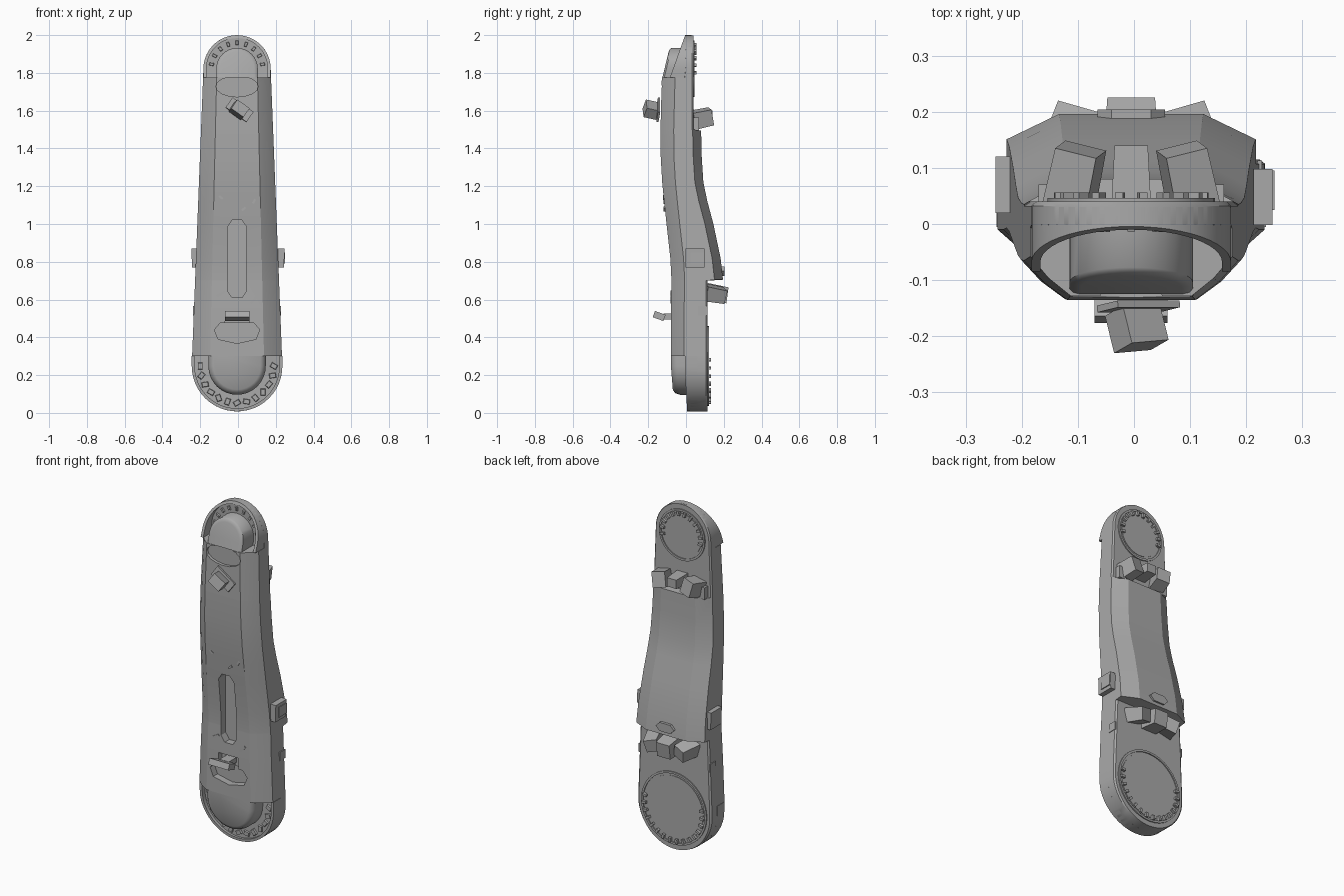
import bpy, bmesh, math
from mathutils import Matrix, Euler

cube = bpy.data.objects.get("Cube")
if cube:
    bpy.data.objects.remove(cube, do_unlink=True)

grey = bpy.data.materials.new("plain grey")
grey.use_nodes = True
grey.diffuse_color = (0.4, 0.4, 0.4, 1)
grey.node_tree.nodes["Principled BSDF"].inputs["Base Color"].default_value = (0.4, 0.4, 0.4, 1)

CX = -0.005                      # limb axis
LOW, LOW_R = 0.248, 0.24         # lower joint height and radius
TOP, TOP_R = 1.822, 0.178        # upper joint height and radius


def finish(name, bm, smooth=None):
    bmesh.ops.recalc_face_normals(bm, faces=bm.faces)
    me = bpy.data.meshes.new(name)
    bm.to_mesh(me)
    bm.free()
    ob = bpy.data.objects.new(name, me)
    bpy.context.collection.objects.link(ob)
    me.materials.append(grey)
    if smooth:
        bpy.ops.object.select_all(action='DESELECT')
        ob.select_set(True)
        bpy.context.view_layer.objects.active = ob
        bpy.ops.object.shade_smooth_by_angle(angle=math.radians(smooth))
    return ob


def loft(bm, rings):
    """Skin closed rings of equal length and cap both ends."""
    rows = [[bm.verts.new(p) for p in ring] for ring in rings]
    n = len(rows[0])
    for a, b in zip(rows, rows[1:]):
        for i in range(n):
            j = (i + 1) % n
            bm.faces.new((a[i], a[j], b[j], b[i]))
    bm.faces.new(rows[0])
    bm.faces.new(rows[-1])


def prism(name, outline, y0, y1, smooth=None):
    bm = bmesh.new()
    loft(bm, [[(x, y, z) for x, z in outline] for y in (y0, y1)])
    return finish(name, bm, smooth)


def block(name, loc, size, rot=(0, 0, 0), taper=1.0):
    """Box whose +y end is scaled by taper."""
    bm = bmesh.new()
    bmesh.ops.create_cube(bm, size=1)
    for v in bm.verts:
        if v.co.y > 0:
            v.co.x *= taper
            v.co.z *= taper
    turn = Euler([math.radians(a) for a in rot]).to_matrix().to_4x4()
    bm.transform(Matrix.Translation(loc) @ turn @ Matrix.Diagonal((*size, 1)))
    return finish(name, bm)


def polar(c, r, angle):
    a = math.radians(angle)
    return CX + r * math.cos(a), c + r * math.sin(a)


def arc(c, r, start, end, n):
    return [polar(c, r, start + (end - start) * i / n) for i in range(n + 1)]


def lens(z, w, h, n=8):
    pts = [math.pi * i / n for i in range(2 * n)]
    return [(CX + w * math.cos(a), z + h * math.sin(a)) for a in pts]


def section(z, w, yf, yb, flat_f, drop_f, flat_b, drop_b):
    half = [(flat_f, yf), ((flat_f + 1.2) / 2.2, yf + drop_f * 0.45),
            (1, yf + drop_f), (1, yb - drop_b), (flat_b, yb)]
    right = [(CX + w * f, y, z) for f, y in half]
    left = [(CX - w * f, y, z) for f, y in reversed(half)]
    return right + left


def width(z):
    return LOW_R + (TOP_R - LOW_R) * (z - LOW) / (TOP - LOW)


# Main limb: rounded ends with a curved shell between them
FLANGE = (0.97, 0.004, 0.96, 0.008)
rings = []
for a in range(-86, 0, 8):
    t = math.radians(a)
    rings.append(section(LOW + LOW_R * math.sin(t), LOW_R * math.cos(t), 0.02, 0.115, *FLANGE))
rings.append(section(0.3, width(0.3), 0.02, 0.115, *FLANGE))
shell = [(0.301, -0.08, 0.115, 0), (0.55, -0.08, 0.115, 0), (0.70, -0.077, 0.115, 0),
         (0.705, -0.077, 0.196, 1), (0.82, -0.083, 0.183, 1), (1.0, -0.103, 0.145, 1),
         (1.12, -0.116, 0.113, 1), (1.22, -0.126, 0.092, 1), (1.36, -0.134, 0.083, 1),
         (1.495, -0.135, 0.08, 1), (1.5, -0.135, 0.04, 0), (1.775, -0.128, 0.04, 0)]
for z, yf, yb, raised in shell:
    rings.append(section(z, width(z), yf, yb, 0.6, 0.07,
                         0.58 if raised else 0.96, 0.045 if raised else 0.008))
rings.append(section(1.776, width(1.776), -0.01, 0.04, *FLANGE))
for a in range(2, 88, 8):
    t = math.radians(a)
    rings.append(section(TOP + TOP_R * math.sin(t), TOP_R * math.cos(t), -0.005, 0.04, *FLANGE))
bm = bmesh.new()
loft(bm, rings)
limb = finish("limb_body", bm)

# Recesses cut into the front
slot = [(CX + x * s, 0.815 + z * s) for s in (1, -1)
        for x, z in ((0.05, -0.17), (0.05, 0.17), (0.026, 0.205), (-0.026, 0.205))]
cutters = [prism("slot_cutter", slot, -0.3, -0.035),
           prism("upper_oval_cutter", lens(1.728, 0.112, 0.055), -0.3, -0.113),
           prism("lower_pocket_cutter",
                 [(CX + x, z) for x, z in ((-0.12, 0.44), (-0.1, 0.39), (0, 0.368), (0.1, 0.39),
                                           (0.12, 0.44), (0.09, 0.475), (-0.09, 0.475))], -0.3, -0.04),
           block("tab_seat_cutter", (CX, -0.1, 0.505), (0.13, 0.1, 0.07))]
bpy.context.view_layer.objects.active = limb
for c in cutters:
    c.hide_render = True
    mod = limb.modifiers.new(c.name, 'BOOLEAN')
    mod.object = c
    mod.solver = 'EXACT'
    bpy.ops.object.modifier_apply(modifier=mod.name)
    bpy.data.objects.remove(c, do_unlink=True)
limb.select_set(True)
bpy.ops.object.shade_smooth_by_angle(angle=math.radians(25))


# Bosses inside the two rounded ends
def boss(name, c, r, sign, z_join, floor, front, edge):
    def u_shape(s):
        pts = arc(c, r * s, 0, 180 * sign, 16)
        return [(CX + r * s, z_join)] + pts + [(CX - r * s, z_join)]
    bm = bmesh.new()
    loft(bm, [[(x, floor, z) for x, z in u_shape(1)],
              [(x, front(z) + edge, z) for x, z in u_shape(1)],
              [(x, front(z) + edge * 0.3, z) for x, z in u_shape(0.94)],
              [(x, front(z), z) for x, z in u_shape(0.82)]])
    finish(name, bm, 40)


boss("lower_boss", LOW, 0.152, -1, 0.31, 0.04, lambda z: -0.08 + 0.08 * max(0, 0.25 - z), 0.035)
boss("upper_boss", TOP, 0.11, 1, 1.775, 0.02, lambda z: -0.125 + 0.24 * (z - 1.775), 0.01)


# Lips around the recessed channels
def lip(name, c, r, sign, z_join, floor, front, thick=0.016):
    def strip(rad):
        return [(CX + rad, z_join)] + arc(c, rad, 0, 180 * sign, 24) + [(CX - rad, z_join)]
    bm = bmesh.new()
    loft(bm, [[(xo, front(zo), zo), (xo, floor, zo), (xi, floor, zi), (xi, front(zi), zi)]
              for (xo, zo), (xi, zi) in zip(strip(r), strip(r - thick))])
    finish(name, bm, 35)


lip("lower_lip", LOW, LOW_R, -1, 0.301, 0.06, lambda z: -0.005 + 0.06 * max(0, 0.2 - z))
lip("upper_lip", TOP, TOP_R, 1, 1.776, 0.03, lambda z: -0.085 + 0.36 * (z - 1.776))

# Studs in the front channels
for i in range(13):
    x, z = polar(LOW, 0.195, 180 + 15 * i)
    block("lower_stud", (x, 0.018, z), (0.022, 0.016, 0.03), (0, 40 * i, 0), 1.3)
for i in range(9):
    x, z = polar(TOP, 0.137, 10 + 20 * i)
    block("upper_stud", (x, -0.008, z), (0.012, 0.012, 0.02), (0, 80 - 20 * i, 0), 1.3)


# Round rear covers with rims and teeth
def rear_cover(name, c, r, y, teeth, start, end, depth):
    prism(name + "_disc", arc(c, r - 0.012, 0, 350, 35), y - 0.01, y + 0.003, 30)
    bm = bmesh.new()
    profile = ((r, y - 0.01), (r, y + 0.006), (r + 0.012, y + 0.006), (r + 0.012, y - 0.01))
    rows = [[bm.verts.new((CX + a * math.cos(t), b, c + a * math.sin(t))) for a, b in profile]
            for t in (2 * math.pi * k / 36 for k in range(36))]
    for k in range(36):
        p, q = rows[k], rows[(k + 1) % 36]
        for j in range(4):
            bm.faces.new((p[j], p[(j + 1) % 4], q[(j + 1) % 4], q[j]))
    finish(name + "_rim", bm, 30)
    for i in range(teeth + 1):
        angle = start + (end - start) * i / teeth
        x, z = polar(c, r - 0.012, angle)
        block(name + "_tooth", (x, y + depth / 2, z), (0.026, depth, 0.014), (0, -angle, 0))


rear_cover("lower_cover", LOW, 0.2, 0.115, 15, -190, 10, 0.018)
rear_cover("upper_cover", TOP, 0.137, 0.04, 11, -10, 190, 0.016)

# Rear connector blocks
for s in (-1, 1):
    block("upper_connector", (CX + 0.1 * s, 0.085, 1.56), (0.08, 0.1, 0.09), (12, 10 * s, 14 * s), 0.95)
    block("lower_connector", (CX + 0.105 * s, 0.15, 0.63), (0.085, 0.11, 0.08), (-10, 15 * s, 16 * s), 0.9)
    block("upper_connector_foot", (CX + 0.14 * s, 0.05, 1.53), (0.05, 0.04, 0.07))
block("upper_center_connector", (CX, 0.09, 1.575), (0.07, 0.1, 0.06), taper=0.85)
block("lower_center_connector", (CX, 0.165, 0.63), (0.1, 0.11, 0.1), (-8, 0, 0), 0.85)
prism("shell_lug", [(CX + x, z) for x, z in ((-0.06, 0.75), (-0.035, 0.725), (0.035, 0.725),
                                             (0.06, 0.75), (0.035, 0.775), (-0.035, 0.775))], 0.17, 0.204)

# Side tabs
block("left_side_tab", (0.228, 0.048, 0.82), (0.034, 0.1, 0.1), (0, 2, 0))
block("left_side_tab_face", (0.243, 0.06, 0.82), (0.014, 0.07, 0.06))
block("right_side_tab", (-0.232, 0.07, 0.82), (0.026, 0.1, 0.1), (0, -2, 0))
for s in (-1, 1):
    block("side_clip", (CX + 0.229 * s, 0.088, 0.54), (0.008, 0.05, 0.05))

# Front tabs standing off the surface
block("lower_front_tab", (CX, -0.142, 0.513), (0.13, 0.06, 0.035), (-20, 0, 0))
block("lower_front_tab_stem", (CX, -0.08, 0.51), (0.06, 0.08, 0.03))
block("upper_front_tab", (0.005, -0.185, 1.605), (0.08, 0.07, 0.06), (-15, 35, 5))
block("upper_front_tab_plate", (0.008, -0.147, 1.605), (0.135, 0.012, 0.065), (-8, 35, 0))

# Small raised slivers on the front
for x, y, z, turn in ((-0.09, -0.076, 0.63, -30), (0.085, -0.077, 0.6, -45),
                      (0.03, -0.112, 1.08, -40), (0.085, -0.113, 1.12, -60), (-0.09, -0.115, 1.14, 40)):
    block("front_sliver", (x, y, z), (0.05 if z < 1 else 0.025, 0.012, 0.012), (0, turn, 0))
